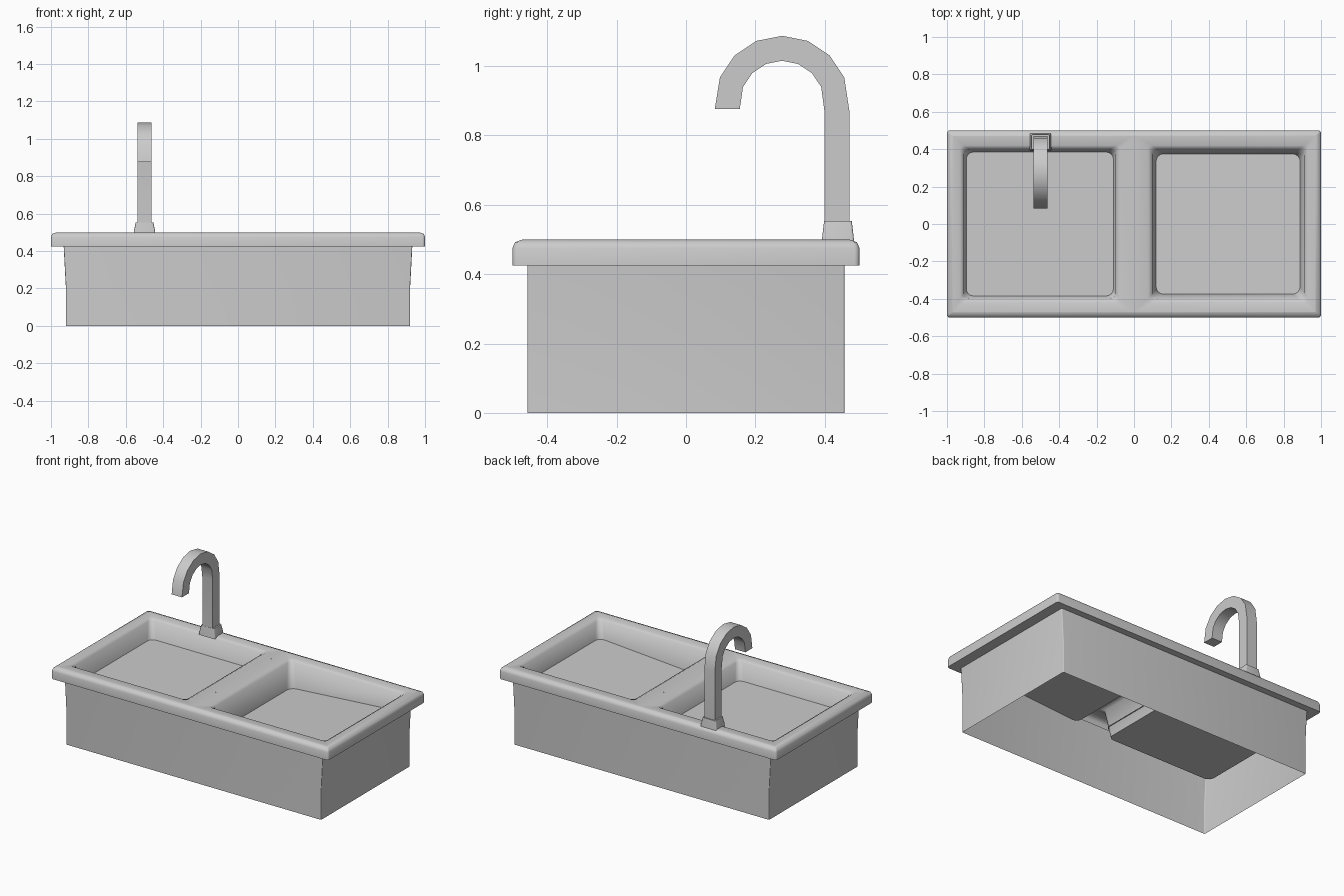
import bpy, bmesh, math
from mathutils import Vector

if "Cube" in bpy.data.objects:
    bpy.data.objects.remove(bpy.data.objects["Cube"])


def finish(name, bm, angle=40):
    bmesh.ops.remove_doubles(bm, verts=bm.verts, dist=0.0005)
    bmesh.ops.recalc_face_normals(bm, faces=bm.faces)
    me = bpy.data.meshes.new(name)
    bm.to_mesh(me)
    bm.free()
    ob = bpy.data.objects.new(name, me)
    bpy.context.collection.objects.link(ob)
    bpy.ops.object.select_all(action='DESELECT')
    ob.select_set(True)
    bpy.context.view_layer.objects.active = ob
    bpy.ops.object.shade_smooth_by_angle(angle=math.radians(angle))
    return ob


def rect(x0, x1, y0, y1, z, r=0.0, n=4):
    # rounded rectangle with a constant number of points
    pts = []
    for k, (cx, cy) in enumerate(((x1 - r, y1 - r), (x0 + r, y1 - r),
                                  (x0 + r, y0 + r), (x1 - r, y0 + r))):
        for i in range(n + 1):
            a = math.pi / 2 * (k + i / n)
            pts.append(Vector((cx + r * math.cos(a), cy + r * math.sin(a), z)))
    return pts


def loft(bm, rings, cap_start=False, cap_end=False):
    vs = [[bm.verts.new(p) for p in ring] for ring in rings]
    n = len(vs[0])
    for a, b in zip(vs, vs[1:]):
        for i in range(n):
            j = (i + 1) % n
            bm.faces.new((a[i], a[j], b[j], b[i]))
    if cap_start:
        bm.faces.new(vs[0])
    if cap_end:
        bm.faces.new(vs[-1])


# Skirt (open below) and outer rim
bm = bmesh.new()
outer = [(0.92, 0.457, 0, .005), (0.92, 0.457, 0.2, .005), (0.932, 0.457, 0.425, .005),
         (1.0, 0.5, 0.425, .015), (1.0, 0.5, 0.475, .015),
         (0.993, 0.493, 0.492, .012), (0.97, 0.47, 0.5, .0001)]
loft(bm, [rect(-x, x, -y, y, z, r) for x, y, z, r in outer])
finish("skirt_and_rim", bm, 60)


# Two basins meeting at the central ridge; the floor may slope along x
def basin(name, side, floor_in, floor_out):
    bm = bmesh.new()
    prof = [(0.0, 0.97, 0.47, 0.5, .0001), (0.075, 0.93, 0.42, 0.5, .02),
            (0.098, 0.91, 0.4, 0.488, .03), (0.118, 0.888, 0.375, None, .04)]
    rings = []
    for a, b, y, z, r in prof:
        x0, x1 = sorted((side * a, side * b))
        ring = rect(x0, x1, -y, y, z or 0, r)
        if z is None:
            for p in ring:
                t = (abs(p.x) - a) / (b - a)
                p.z = floor_in + (floor_out - floor_in) * t
        rings.append(ring)
    loft(bm, rings, cap_end=True)
    finish(name, bm, 60)


basin("left_basin", -1, 0.31, 0.31)
basin("right_basin", 1, 0.33, 0.385)

# Water surface in the left basin
bm = bmesh.new()
bm.faces.new([bm.verts.new(p) for p in rect(-0.9, -0.105, -0.387, 0.387, 0.375, .04)])
finish("water_surface", bm)

# Faucet base
bm = bmesh.new()
loft(bm, [rect(-.5 - x, -.5 + x, .438 - y, .438 + y, z, .006)
          for x, y, z in ((.058, .047, .49), (.056, .045, .51), (.047, .04, .553))],
     True, True)
finish("faucet_base", bm)

# Faucet spout: square tube along a hooked path
path = [((.435, .53), 0), ((.435, .87), 0)]
for i in range(1, 8):
    a = math.radians(i * 22.5)
    path.append(((.277 + .158 * math.cos(a), .893 + .158 * math.sin(a)), a))
path.append(((.119, .876), math.pi))
bm = bmesh.new()
rings = []
for (y, z), a in path:
    ring = []
    for u, v in ((1, 1), (-1, 1), (-1, -1), (1, -1)):
        v *= .036
        ring.append(Vector((-.5 + u * .0375, y + v * math.cos(a), z + v * math.sin(a))))
    rings.append(ring)
loft(bm, rings, True, True)
finish("faucet_spout", bm, 50)
